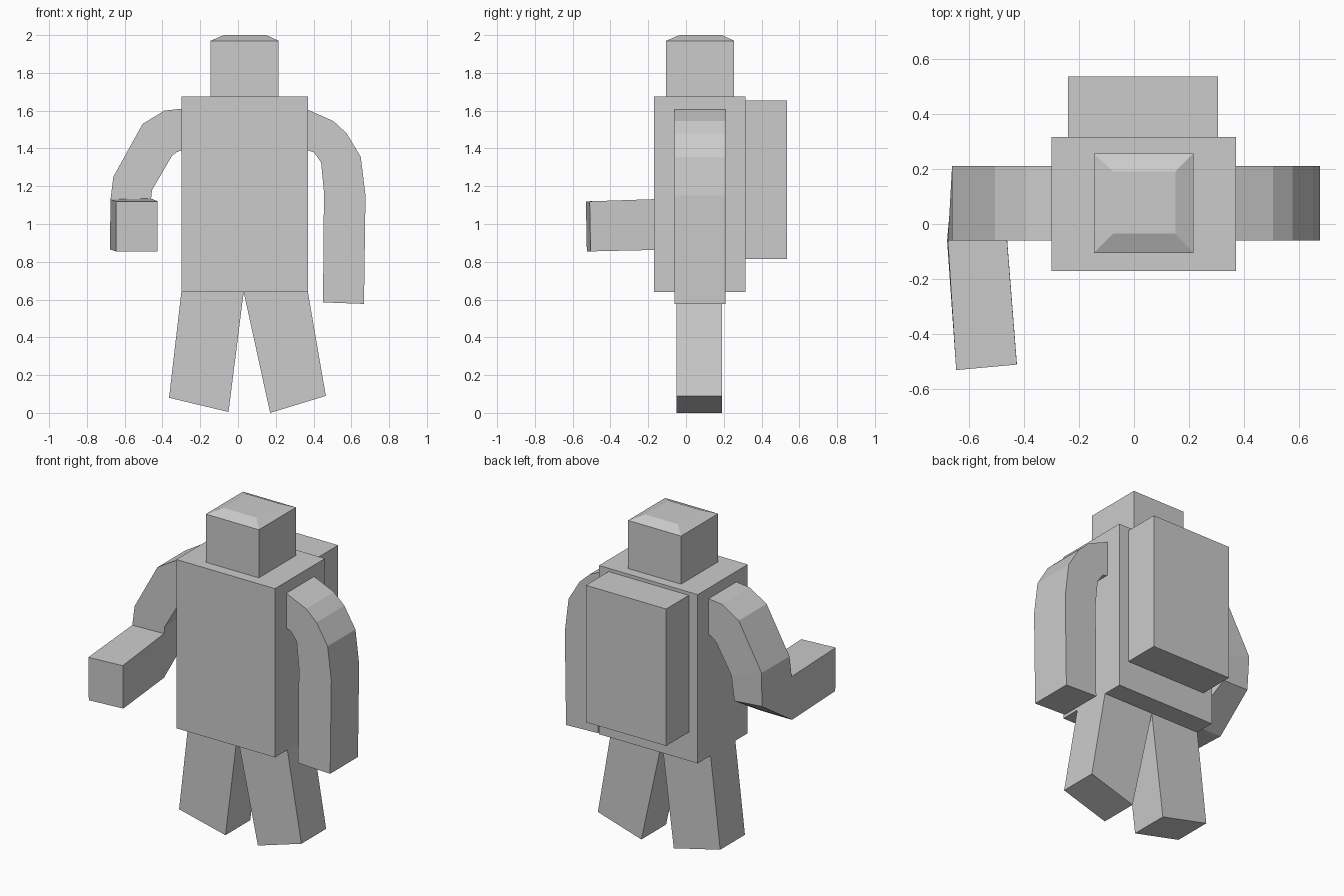
import bpy, bmesh

if "Cube" in bpy.data.objects:
    bpy.data.objects.remove(bpy.data.objects["Cube"], do_unlink=True)

GREY = (0.6, 0.6, 0.6, 1)
grey = bpy.data.materials.new("plain_grey")
grey.use_nodes = True
grey.diffuse_color = GREY
grey.node_tree.nodes["Principled BSDF"].inputs["Base Color"].default_value = GREY


def loft(name, rings):
    """Skin a list of four-point cross-sections and cap both ends."""
    bm = bmesh.new()
    loops = [[bm.verts.new(p) for p in ring] for ring in rings]
    for a, b in zip(loops, loops[1:]):
        for i in range(4):
            j = (i + 1) % 4
            bm.faces.new((a[i], a[j], b[j], b[i]))
    bm.faces.new(loops[0])
    bm.faces.new(loops[-1])
    bmesh.ops.remove_doubles(bm, verts=bm.verts, dist=0.001)
    bmesh.ops.recalc_face_normals(bm, faces=bm.faces)
    mesh = bpy.data.meshes.new(name)
    bm.to_mesh(mesh)
    bm.free()
    mesh.materials.append(grey)
    obj = bpy.data.objects.new(name, mesh)
    bpy.context.collection.objects.link(obj)
    return obj


def level(x0, x1, y0, y1, z):
    """Horizontal rectangular cross-section."""
    return [(x0, y0, z), (x1, y0, z), (x1, y1, z), (x0, y1, z)]


def section(outer, inner, y0, y1):
    """Limb cross-section from an outer and an inner (x, z) point."""
    (xo, zo), (xi, zi) = outer, inner
    return [(xo, y0, zo), (xi, y0, zi), (xi, y1, zi), (xo, y1, zo)]


def limb(name, pairs, y0, y1, extra=()):
    return loft(name, [section(o, i, y0, y1) for o, i in pairs] + list(extra))


# Body blocks
loft("torso", [level(-0.30, 0.37, -0.17, 0.315, z) for z in (0.64, 1.675)])
loft("backpack", [level(-0.24, 0.305, 0.315, 0.535, z) for z in (0.815, 1.655)])

# Head with a bevelled crown
loft("head", [level(-0.145, 0.215, -0.105, 0.255, 1.675),
              level(-0.145, 0.215, -0.105, 0.255, 1.97),
              level(-0.075, 0.15, -0.035, 0.19, 2.0)])

# Splayed legs
limb("right_leg", [((-0.30, 0.64), (0.03, 0.64)),
                   ((-0.365, 0.08), (-0.05, 0.005))], -0.05, 0.19)
limb("left_leg", [((0.37, 0.64), (0.03, 0.64)),
                  ((0.465, 0.09), (0.17, 0.0))], -0.05, 0.19)

# Left arm hanging from a rounded shoulder
limb("left_arm", [((0.37, 1.605), (0.37, 1.39)),
                  ((0.505, 1.545), (0.40, 1.38)),
                  ((0.575, 1.48), (0.42, 1.355)),
                  ((0.65, 1.355), (0.44, 1.325)),
                  ((0.675, 1.15), (0.455, 1.17)),
                  ((0.667, 0.577), (0.45, 0.585))], -0.06, 0.21)

# Right arm bent at the elbow, forearm reaching forward
elbow = [(-0.675, -0.06, 1.13), (-0.46, -0.06, 1.135),
         (-0.475, 0.21, 1.03), (-0.655, 0.20, 1.04)]
forearm_start = [(-0.675, -0.065, 1.13), (-0.46, -0.065, 1.135),
                 (-0.46, -0.06, 0.865), (-0.678, -0.06, 0.865)]
forearm_end = [(-0.645, -0.53, 1.12), (-0.425, -0.51, 1.12),
               (-0.425, -0.505, 0.855), (-0.645, -0.525, 0.855)]
limb("right_arm", [((-0.30, 1.61), (-0.30, 1.39)),
                   ((-0.39, 1.60), (-0.325, 1.38)),
                   ((-0.505, 1.53), (-0.35, 1.36)),
                   ((-0.66, 1.25), (-0.455, 1.18))], -0.06, 0.21,
     (elbow, forearm_start, forearm_end))
